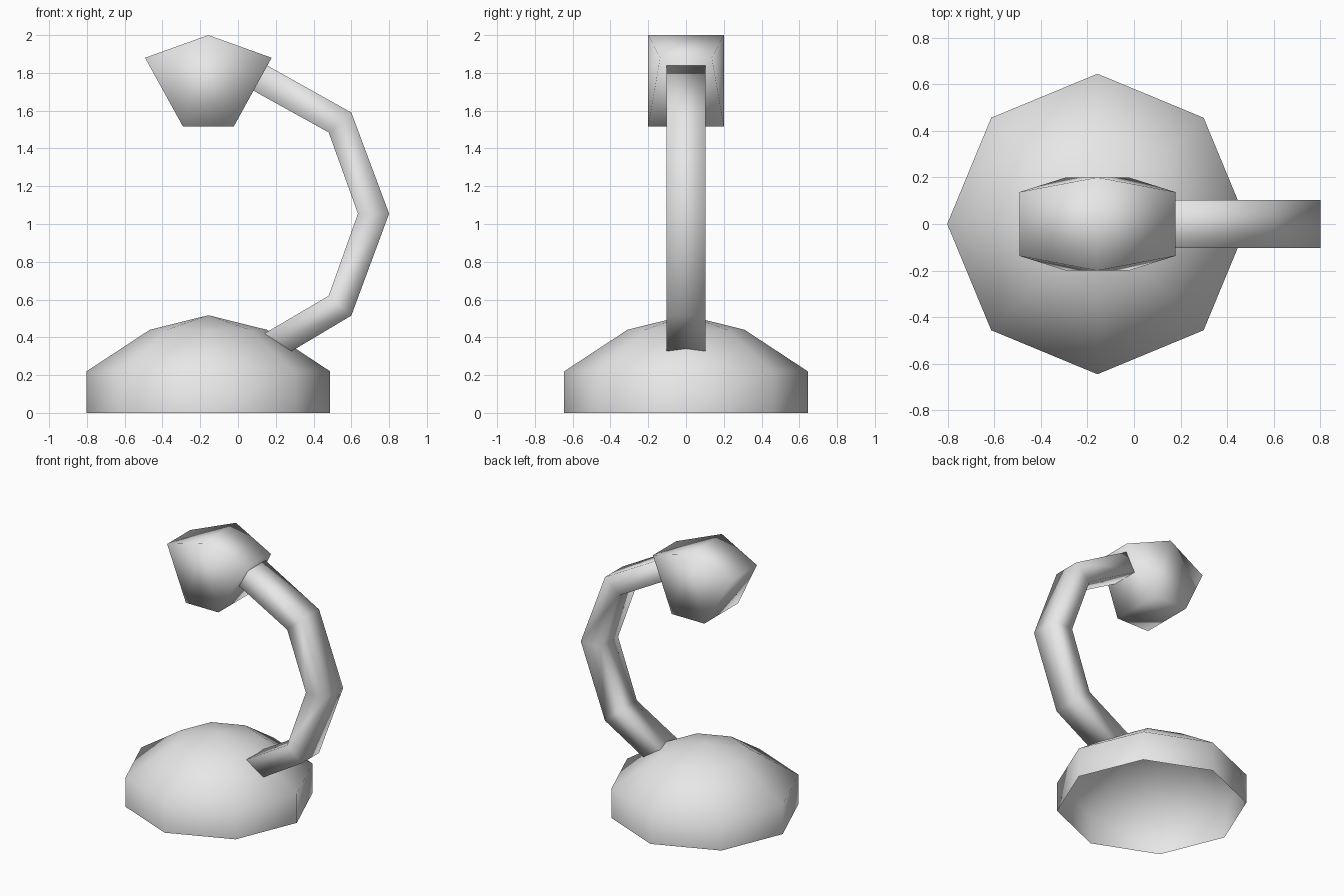
import bpy, bmesh, math

cube = bpy.data.objects.get("Cube")
if cube:
    bpy.data.objects.remove(cube, do_unlink=True)

grey = bpy.data.materials.new("plain_grey")
grey.use_nodes = True
colour = (0.8, 0.8, 0.8, 1)
grey.diffuse_color = colour
grey.node_tree.nodes["Principled BSDF"].inputs["Base Color"].default_value = colour


def finish(name, bm):
    """Turn a bmesh into a smooth-shaded grey object."""
    for f in bm.faces:
        f.smooth = True
    mesh = bpy.data.meshes.new(name)
    bm.to_mesh(mesh)
    bm.free()
    mesh.materials.append(grey)
    obj = bpy.data.objects.new(name, mesh)
    bpy.context.collection.objects.link(obj)
    return obj


def bridge(bm, a, b):
    """Join two closed rings of vertices with quads."""
    n = len(a)
    for i in range(n):
        j = (i + 1) % n
        bm.faces.new((a[i], a[j], b[j], b[i]))


CENTRE = -0.157
SIDES = 8

# Base: eight-sided dome, open underneath
bm = bmesh.new()
rings = []
for radius, z in [(0.645, 0), (0.645, 0.22), (0.31, 0.44)]:
    rings.append([bm.verts.new((CENTRE + radius * math.cos(k * math.tau / SIDES),
                                radius * math.sin(k * math.tau / SIDES), z))
                  for k in range(SIDES)])
for low, high in zip(rings, rings[1:]):
    bridge(bm, low, high)
apex = bm.verts.new((CENTRE, 0, 0.517))
for i in range(SIDES):
    bm.faces.new((rings[-1][i], rings[-1][(i + 1) % SIDES], apex))
finish("base", bm)

# Arm: rectangular bar through mitred joints (inner and outer corner of each)
joints = [((0.08, 0.385), (0.21, 0.283)),
          ((0.48, 0.62), (0.60, 0.515)),
          ((0.635, 1.055), (0.80, 1.055)),
          ((0.48, 1.485), (0.60, 1.59)),
          ((0.02, 1.74), (0.09, 1.875))]
half = 0.103
bm = bmesh.new()
rings = [[bm.verts.new((x, y, z)) for (x, z), y in
          ((inner, -half), (outer, -half), (outer, half), (inner, half))]
         for inner, outer in joints]
for low, high in zip(rings, rings[1:]):
    bridge(bm, low, high)
bm.faces.new(rings[0])
bm.faces.new(rings[-1])
bmesh.ops.recalc_face_normals(bm, faces=bm.faces)
finish("arm", bm)

# Shade: five-sided block whose outer corners are pinched in depth
outline = [(0, 0.2, 2.0), (0.335, 0.137, 1.88), (0.135, 0.2, 1.517),
           (-0.135, 0.2, 1.517), (-0.335, 0.137, 1.88)]
bm = bmesh.new()
ends = [[bm.verts.new((CENTRE + dx, side * y, z)) for dx, y, z in outline]
        for side in (-1, 1)]
bridge(bm, *ends)
for top, right, low_right, low_left, left in ends:
    bm.faces.new((top, right, low_right))
    bm.faces.new((top, low_right, low_left))
    bm.faces.new((top, low_left, left))
bmesh.ops.recalc_face_normals(bm, faces=bm.faces)
finish("shade", bm)
